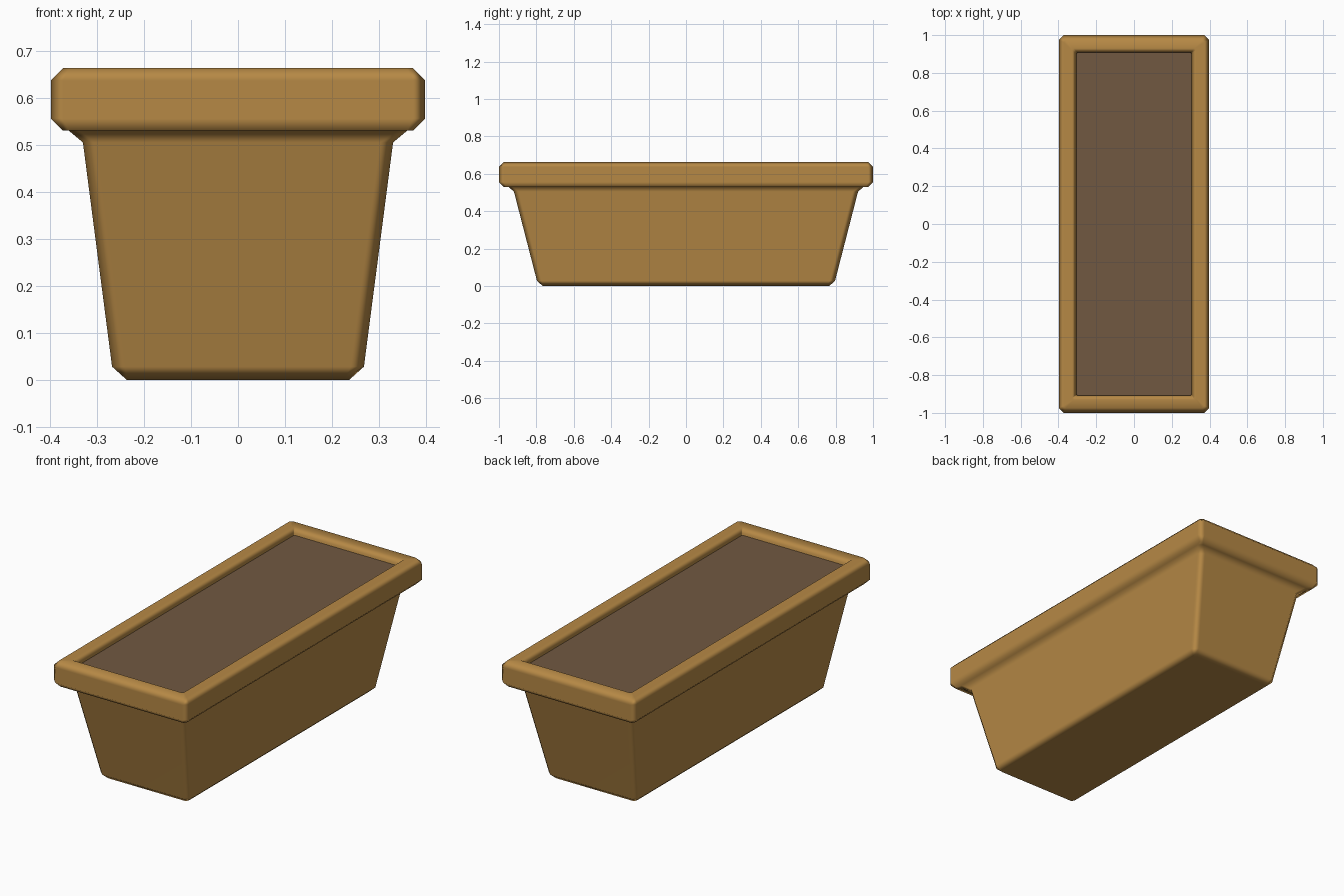
import bpy, bmesh

if "Cube" in bpy.data.objects:
    bpy.data.objects.remove(bpy.data.objects["Cube"])


def material(name, rgb):
    m = bpy.data.materials.new(name)
    m.diffuse_color = (*rgb, 1.0)
    m.use_nodes = True
    m.node_tree.nodes["Principled BSDF"].inputs["Base Color"].default_value = m.diffuse_color
    return m


def ring(bm, hx, hy, z, c):
    """Rectangle with chamfered corners, counter-clockwise."""
    pts = [(hx, -hy + c), (hx, hy - c), (hx - c, hy), (-hx + c, hy),
           (-hx, hy - c), (-hx, -hy + c), (-hx + c, -hy), (hx - c, -hy)]
    return [bm.verts.new((x, y, z)) for x, y in pts]


def loft(name, sections, mat, cap_start=False, cap_end=False):
    bm = bmesh.new()
    rings = [ring(bm, *s) for s in sections]
    for a, b in zip(rings, rings[1:]):
        for i in range(8):
            j = (i + 1) % 8
            bm.faces.new((a[i], a[j], b[j], b[i]))
    if cap_start:
        bm.faces.new(rings[0][::-1])
    if cap_end:
        bm.faces.new(rings[-1])
    for f in bm.faces:
        f.smooth = True
    me = bpy.data.meshes.new(name)
    bm.to_mesh(me)
    bm.free()
    me.materials.append(mat)
    ob = bpy.data.objects.new(name, me)
    bpy.context.collection.objects.link(ob)
    # large faces stay flat, shading blends only across the chamfers
    wn = ob.modifiers.new("weighted_normals", 'WEIGHTED_NORMAL')
    wn.weight = 100
    return ob


clay = material("ochre_clay", (0.47, 0.25, 0.06))
earth = material("brown_soil", (0.165, 0.098, 0.053))

# planter: base chamfer, tapered wall, flare, overhanging rim, inner lip
loft("planter_box", [
    (0.237, 0.766, 0.000, 0.012),
    (0.268, 0.797, 0.028, 0.028),
    (0.330, 0.920, 0.505, 0.028),
    (0.360, 0.950, 0.530, 0.020),
    (0.372, 0.974, 0.530, 0.012),
    (0.398, 1.000, 0.556, 0.026),
    (0.398, 1.000, 0.637, 0.026),
    (0.372, 0.974, 0.663, 0.012),
    (0.328, 0.930, 0.663, 0.008),
    (0.306, 0.908, 0.641, 0.006),
    (0.304, 0.906, 0.600, 0.006),
], clay, cap_start=True)

# soil surface filling the opening
loft("soil", [
    (0.305, 0.907, 0.610, 0.005),
    (0.305, 0.907, 0.630, 0.005),
], earth, cap_start=True, cap_end=True)
bpy.data.objects["soil"].data.shade_flat()
